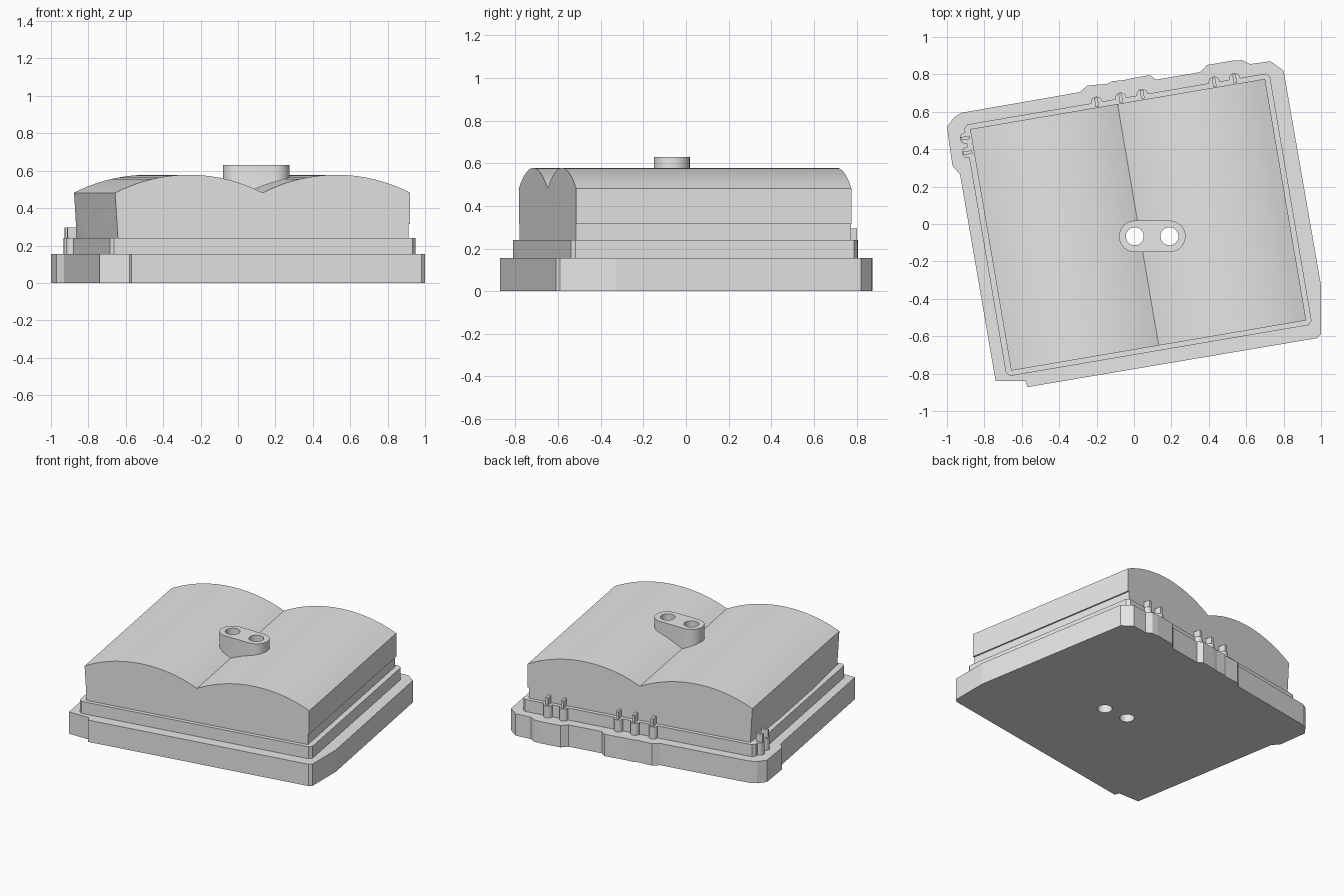
import bpy, bmesh, math
from mathutils import Matrix

if "Cube" in bpy.data.objects:
    bpy.data.objects.remove(bpy.data.objects["Cube"])

grey = bpy.data.materials.new("plain_grey")
grey.diffuse_color = (0.8, 0.8, 0.8, 1)
grey.use_nodes = True
grey.node_tree.nodes["Principled BSDF"].inputs["Base Color"].default_value = grey.diffuse_color

# The housing is turned on the base plate
TURN = Matrix.Translation((0.022, -0.004, 0)) @ Matrix.Rotation(math.radians(9.67), 4, 'Z')


def finish(name, bm, matrix=None):
    bmesh.ops.recalc_face_normals(bm, faces=bm.faces)
    if matrix:
        bm.transform(matrix)
    mesh = bpy.data.meshes.new(name)
    bm.to_mesh(mesh)
    bm.free()
    mesh.materials.append(grey)
    ob = bpy.data.objects.new(name, mesh)
    bpy.context.collection.objects.link(ob)
    return ob


def prism(name, pts, z0, z1, matrix=None):
    bm = bmesh.new()
    face = bm.faces.new([bm.verts.new((x, y, z0)) for x, y in pts])
    ext = bmesh.ops.extrude_face_region(bm, geom=[face])
    for v in ext['geom']:
        if isinstance(v, bmesh.types.BMVert):
            v.co.z = z1
    return finish(name, bm, matrix)


def circle(cx, cy, r, n=32, a0=0.0, a1=360.0, closed=True):
    steps = n if closed else n + 1
    return [(cx + r * math.cos(math.radians(a0 + (a1 - a0) * i / n)),
             cy + r * math.sin(math.radians(a0 + (a1 - a0) * i / n))) for i in range(steps)]


def boolean(ob, other, mode):
    mod = ob.modifiers.new(mode, 'BOOLEAN')
    mod.operation = mode
    mod.solver = 'EXACT'
    mod.object = other
    bpy.context.view_layer.objects.active = ob
    bpy.ops.object.modifier_apply(modifier=mod.name)


def smooth(ob):
    bpy.ops.object.select_all(action='DESELECT')
    ob.select_set(True)
    bpy.context.view_layer.objects.active = ob
    bpy.ops.object.shade_smooth_by_angle(angle=math.radians(25))


# Base plate with an irregular rim
rim = [(-0.74, -0.84), (-0.58, -0.84), (-0.57, -0.872), (0.98, -0.61), (1.0, -0.59),
       (1.0, -0.33), (0.80, 0.82), (0.73, 0.87), (0.62, 0.855), (0.58, 0.876),
       (0.53, 0.874), (0.39, 0.85), (0.355, 0.812), (0.12, 0.772), (0.085, 0.796),
       (-0.02, 0.778), (-0.05, 0.77), (-0.12, 0.763), (-0.14, 0.75), (-0.25, 0.74),
       (-0.29, 0.705), (-0.92, 0.595), (-0.96, 0.572), (-1.0, 0.52), (-0.97, 0.31),
       (-0.93, 0.265)]
base = prism("base_plate", rim, 0, 0.155)

# Stepped collar with clipped corners
L, R, V, C = -0.83, 0.828, 0.682, 0.02
collar = prism("collar", [(L + C, -V), (R - C, -V), (R, -V + C), (R, V - C), (R - C, V),
                          (L + C, V), (L, V - C), (L, -V + C)], 0.155, 0.24, TURN)

# Round clip bumps, each with a thin upright tab
bumps = [(u, 0.683, 0) for u in (-0.109, 0.022, 0.139, 0.529, 0.64)]
bumps += [(-0.833, v, 1) for v in (0.612, 0.533)]
tabs = []
for u, v, side in bumps:
    bump = prism("clip_bump", circle(u, v, 0.03, 20), 0.155, 0.24, TURN)
    boolean(collar, bump, 'UNION')
    bpy.data.objects.remove(bump)
    a, b = (0.024, 0.009) if side else (0.009, 0.024)
    prism("clip_tab", [(u - a, v - b), (u + a, v - b), (u + a, v + b), (u - a, v + b)],
          0.235, 0.295, TURN)

# Housing: twin-arched roof, undercut right wall, faceted left wall
HALF, DEPTH, LOW, HIGH, FLOOR = 0.80, 0.655, 0.482, 0.578, 0.24
sag = HIGH - LOW
rad = (0.4 ** 2 + sag ** 2) / (2 * sag)
roof = []
for cx in (-0.4, 0.4):
    for i in range(20):
        x = -0.4 + 0.8 * i / 20
        roof.append((cx + x, HIGH - rad + math.sqrt(rad ** 2 - x ** 2)))
roof += [(HALF, LOW), (HALF, 0.315), (HALF - 0.01, 0.315), (HALF - 0.01, FLOOR),
         (-HALF + 0.015, FLOOR)]
bm = bmesh.new()
front = [bm.verts.new((u, -DEPTH, z)) for u, z in roof]
back = [bm.verts.new((u, DEPTH, z)) for u, z in roof]
mid = [bm.verts.new((-HALF, v, FLOOR)) for v in (-0.24, 0.24)]
bm.faces.new(front)
bm.faces.new(back[::-1])
for i in range(len(roof) - 2):
    bm.faces.new((front[i], front[i + 1], back[i + 1], back[i]))
bm.faces.new((front[-2], front[-1], mid[0], mid[1], back[-1], back[-2]))
bm.faces.new((front[-1], front[0], mid[0]))
bm.faces.new((mid[0], front[0], back[0], mid[1]))
bm.faces.new((mid[1], back[0], back[-1]))
housing = finish("housing", bm, TURN)

# Oval boss on the roof
oval = circle(0.192, -0.066, 0.084, 16, -90, 90, False) + \
       circle(0.004, -0.066, 0.084, 16, 90, 270, False)
boss = prism("boss", oval, 0.44, 0.63)

# Two holes bored through everything
for x in (0.004, 0.19):
    cutter = prism("hole_cutter", circle(x, -0.066, 0.048), -0.1, 0.8)
    cutter.hide_render = True
    for ob in (base, collar, housing, boss):
        boolean(ob, cutter, 'DIFFERENCE')
    bpy.data.objects.remove(cutter)

for ob in (collar, housing, boss):
    smooth(ob)
